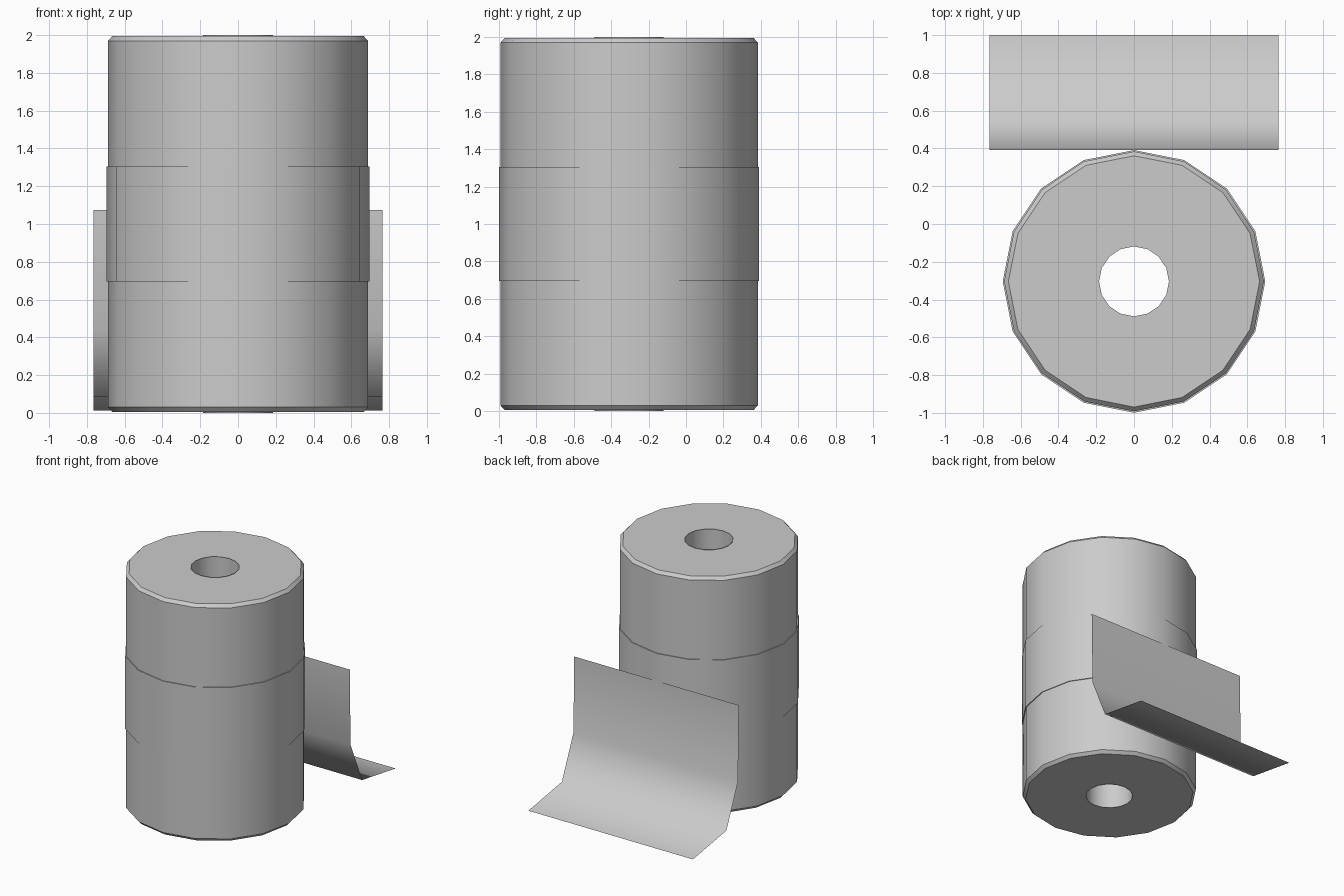
import bpy, bmesh, math

if "Cube" in bpy.data.objects:
    bpy.data.objects.remove(bpy.data.objects["Cube"])

SIDES = 16
CENTRE_Y = -0.304

paper = bpy.data.materials.new("paper_grey")
paper.diffuse_color = (0.6, 0.6, 0.6, 1)
paper.use_nodes = True
paper.node_tree.nodes["Principled BSDF"].inputs["Base Color"].default_value = paper.diffuse_color


def add_object(name, verts, faces, angle):
    """Make a mesh object, smooth up to the given angle (degrees)."""
    mesh = bpy.data.meshes.new(name)
    mesh.from_pydata(verts, [], faces)
    mesh.materials.append(paper)
    obj = bpy.data.objects.new(name, mesh)
    bpy.context.collection.objects.link(obj)
    bpy.ops.object.select_all(action='DESELECT')
    obj.select_set(True)
    bpy.context.view_layer.objects.active = obj
    bpy.ops.object.shade_smooth_by_angle(angle=math.radians(angle))
    return obj


def lathe(name, profile, angle=30):
    """Turn an open (radius, z) profile around the roll's axis."""
    verts, faces = [], []
    for r, z in profile:
        for i in range(SIDES):
            a = 2 * math.pi * i / SIDES
            verts.append((r * math.cos(a), CENTRE_Y + r * math.sin(a), z))
    for k in range(len(profile) - 1):
        for i in range(SIDES):
            j = (i + 1) % SIDES
            faces.append((k * SIDES + i, k * SIDES + j,
                          (k + 1) * SIDES + j, (k + 1) * SIDES + i))
    return add_object(name, verts, faces, angle)


# Wound paper body with chamfered rims and flat ends
lathe("paper_roll", [(0.185, 0.005), (0.665, 0.005), (0.688, 0.03),
                     (0.688, 1.97), (0.665, 1.995), (0.185, 1.995)])

# Inner tube, its wall facing the axis
lathe("core_tube", [(0.185, 2.0), (0.185, 0.0)])

# Thin raised band around the middle
lathe("middle_band", [(0.685, 0.695), (0.695, 0.695),
                      (0.695, 1.305), (0.685, 1.305)])

# Loose sheet hanging behind the roll and curling outward
curve = [(0.391, 1.075), (0.402, 0.44), (0.555, 0.085), (1.0, 0.012)]
sheet_verts = [(x, y, z) for y, z in curve for x in (-0.765, 0.765)]
sheet_faces = [(2 * k, 2 * k + 2, 2 * k + 3, 2 * k + 1)[::-1]
               for k in range(len(curve) - 1)]
sheet = add_object("loose_sheet", sheet_verts, sheet_faces, 180)
bm = bmesh.new()
bm.from_mesh(sheet.data)
bm.normal_update()
# keep the sheet facing up and away from the roll
flip = [f for f in bm.faces if f.normal.y + f.normal.z < 0]
bmesh.ops.reverse_faces(bm, faces=flip)
bm.to_mesh(sheet.data)
bm.free()
